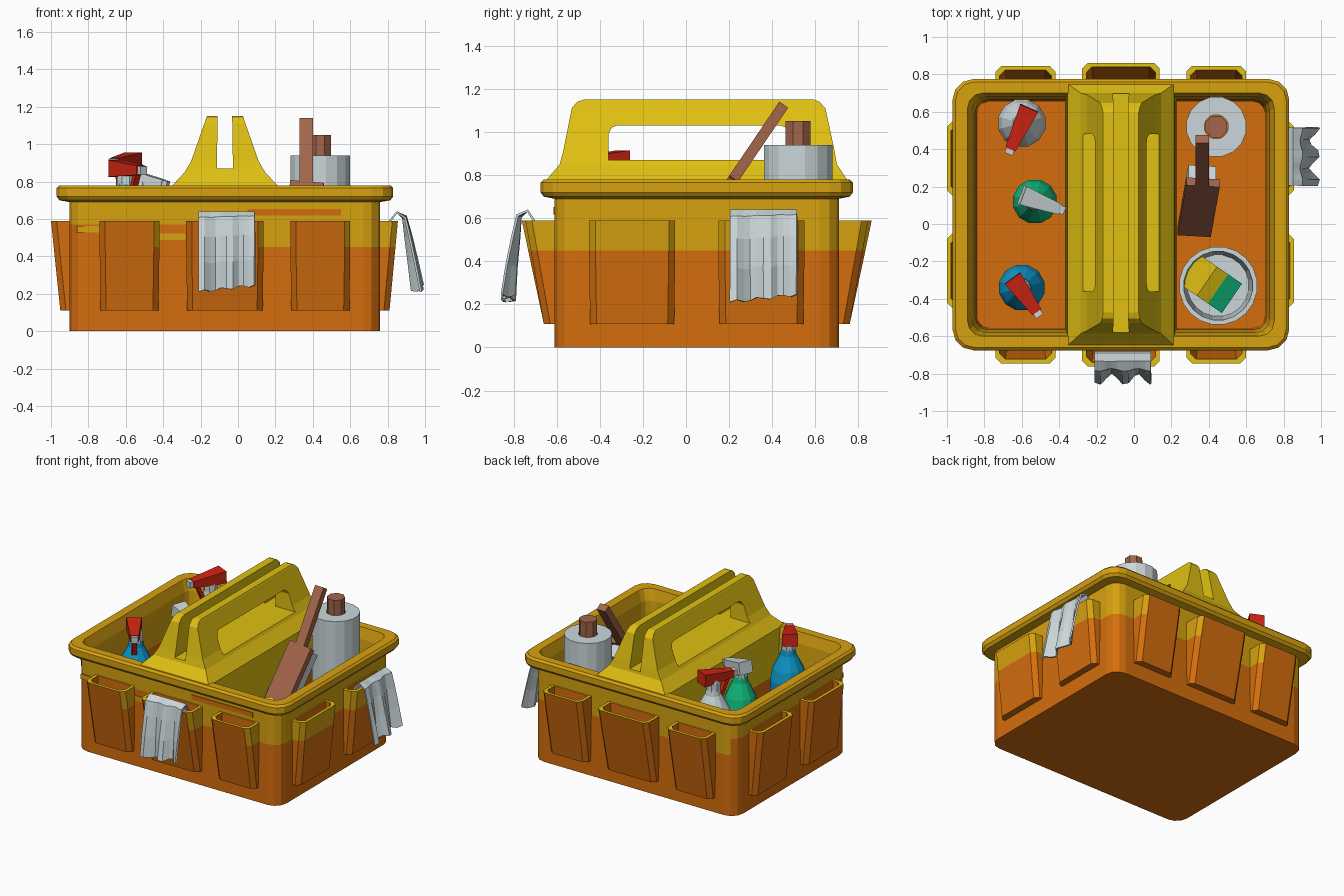
import bpy, bmesh, math
from mathutils import Vector, Matrix

if "Cube" in bpy.data.objects:
    bpy.data.objects.remove(bpy.data.objects["Cube"])

CX, CY = -0.07, 0.05          # centre of the caddy body


def mat(name, rgb):
    m = bpy.data.materials.new(name)
    m.diffuse_color = (*rgb, 1)
    m.use_nodes = True
    m.node_tree.nodes["Principled BSDF"].inputs["Base Color"].default_value = m.diffuse_color
    return m


YELLOW = mat("bright yellow", (0.75, 0.53, 0.006))
AMBER = mat("amber yellow", (0.68, 0.36, 0.005))
ORANGE = mat("orange", (0.66, 0.155, 0.004))
WHITE = mat("off white", (0.60, 0.68, 0.70))
RED = mat("red", (0.62, 0.018, 0.006))
BLUE = mat("blue", (0.004, 0.31, 0.60))
GREEN = mat("green", (0.005, 0.50, 0.21))
BROWN = mat("brown", (0.36, 0.13, 0.07))


def finish(name, bm, mats, rule=None):
    bmesh.ops.recalc_face_normals(bm, faces=bm.faces)
    bm.normal_update()
    if rule:
        for f in bm.faces:
            f.material_index = rule(f.calc_center_median(), f.normal)
    me = bpy.data.meshes.new(name)
    bm.to_mesh(me)
    bm.free()
    for m in mats:
        me.materials.append(m)
    ob = bpy.data.objects.new(name, me)
    bpy.context.collection.objects.link(ob)
    return ob


def loft(rings, closed=False):
    """Skin a stack of equal-length point rings; cap ends unless closed."""
    bm = bmesh.new()
    vs = [[bm.verts.new(p) for p in r] for r in rings]
    pairs = list(zip(vs, vs[1:])) + ([(vs[-1], vs[0])] if closed else [])
    for a, b in pairs:
        for i in range(len(a)):
            j = (i + 1) % len(a)
            bm.faces.new((a[i], a[j], b[j], b[i]))
    if not closed:
        bm.faces.new(vs[0])
        bm.faces.new(vs[-1])
    return bm


def round_rect(hx, hy, r, z, n=3):
    pts = []
    for k, (sx, sy) in enumerate([(1, 1), (-1, 1), (-1, -1), (1, -1)]):
        for i in range(n + 1):
            a = math.pi / 2 * (k + i / n)
            pts.append((CX + sx * (hx - r) + r * math.cos(a), CY + sy * (hy - r) + r * math.sin(a), z))
    return pts


def circle(x, y, r, z, n):
    return [(x + r * math.cos(2 * math.pi * (i + .5) / n), y + r * math.sin(2 * math.pi * (i + .5) / n), z) for i in range(n)]


def lathe(name, x, y, profile, n, mats, rule=None, closed=False):
    return finish(name, loft([circle(x, y, r, z, n) for r, z in profile], closed), mats, rule)


def box(name, size, loc, mats, rot=None, rule=None, taper=1.0):
    bm = bmesh.new()
    bmesh.ops.create_cube(bm, size=1)
    for v in bm.verts:
        if v.co.x > 0:
            v.co.z *= taper
            v.co.y *= taper
        v.co = Vector(v.co[i] * size[i] for i in range(3))
    ob_rule = [rule(f.calc_center_median(), f.normal) for f in bm.faces] if rule else None
    if ob_rule:
        for f, k in zip(bm.faces, ob_rule):
            f.material_index = k
    bm.transform(Matrix.Translation(loc) @ (rot or Matrix()))
    return finish(name, bm, mats)


# Tub: outer wall, flared rim, inner wall and floor in one skin
tub = loft([round_rect(*p) for p in [
    (.83, .66, .09, 0), (.83, .66, .09, .45), (.83, .66, .09, .57), (.83, .66, .09, .69),
    (.885, .71, .1, .70), (.90, .725, .11, .72), (.90, .725, .11, .765), (.885, .71, .1, .78),
    (.82, .65, .08, .78), (.795, .63, .07, .70), (.78, .615, .07, .45), (.77, .605, .06, .07)]])
bmesh.ops.bisect_plane(tub, geom=tub.verts[:] + tub.edges[:] + tub.faces[:], plane_co=(CX, 0, 0), plane_no=(1, 0, 0))


def tub_rule(c, n):
    return 1 if c.z < (.57 if c.x < CX and n.y < -.3 or n.x < -.5 and abs(c.x) > .86 else .45) else 0


finish("tub", tub, [AMBER, ORANGE], tub_rule)

# Divider and carrying handle, cut by a lengthwise slot and a hand hole
handle = loft([[(CX - h, a, z), (CX + h, a, z), (CX + h, b, z), (CX - h, b, z)] for z, h, a, b in [
    (.06, .30, -.56, .66), (.45, .295, -.57, .67), (.70, .29, -.585, .685), (.775, .285, -.65, .75), (.85, .215, -.586, .70),
    (.91, .18, -.57, .69), (1.11, .11, -.53, .647), (1.14, .10, -.505, .62), (1.15, .095, -.474, .595)]])
handle = finish("divider_handle", handle, [YELLOW, ORANGE], lambda c, n: 1 if c.z < .45 else 0)
slot = loft([[(CX - w, y, .87), (CX + w, y, .87), (CX + w * .85, y, 1.3), (CX - w * .85, y, 1.3)]
             for w in [.043] for y in (-1, 1)])
hole = loft([[(x, y, z) for y, z in [(-.36, .87), (.48, .87), (.48, .99), (.465, 1.02), (.44, 1.03),
                                     (-.32, 1.03), (-.345, 1.02), (-.36, .99)]] for x in (-.6, .6)])
for nm, bm in (("slot_cutter", slot), ("hole_cutter", hole)):
    cutter = finish(nm, bm, [YELLOW])
    mod = handle.modifiers.new(nm, 'BOOLEAN')
    mod.operation, mod.solver, mod.object = 'DIFFERENCE', 'EXACT', cutter
    bpy.context.view_layer.objects.active = handle
    bpy.ops.object.modifier_apply(modifier=nm)
    bpy.data.objects.remove(cutter)


# Open outside pockets, tapering toward the bottom
def pocket(name, x, y, angle, hw, d):
    def outline(w, back, front, z):
        c = .03
        return [(-w, back, z), (-w, front - c, z), (-w + c, front, z), (w - c, front, z), (w, front - c, z), (w, back, z)]
    dm = .05 + (d - .05) * .71
    bm = loft([outline(hw - .005, -.01, .05, .11), outline(hw, -.01, dm, .45), outline(hw, -.01, d, .59),
               outline(hw - .022, .008, d - .022, .59), outline(hw - .03, .008, .05, .2)])
    bm.transform(Matrix.Translation((x, y, 0)) @ Matrix.Rotation(angle, 4, 'Z'))

    def rule(c, n):
        if n.z > .9 and c.z > .5:
            return 2
        return 0 if c.z > .45 and (n.x > .5 or x > .7) else 1
    finish(name, bm, [AMBER, ORANGE, YELLOW], rule)


for i, (dx, hw, d) in enumerate([(-.51, .16, .135), (0, .207, .152), (.51, .16, .135)]):
    pocket(f"front_pocket_{i}", CX + dx, CY - .66, math.pi, hw, d)
    pocket(f"back_pocket_{i}", CX + dx, CY + .66, 0, hw, d)
for i, dy in enumerate((-.3, .3)):
    pocket(f"right_pocket_{i}", CX + .83, CY + dy, -math.pi / 2, .2, .095)
    pocket(f"left_pocket_{i}", CX - .83, CY + dy, math.pi / 2, .2, .10)

# Thin painted wear streaks on the front wall
for i, (x0, x1, z, m) in enumerate([(.05, .55, .635, ORANGE), (-.46, -.28, .505, AMBER), (-.86, -.74, .545, AMBER)]):
    box(f"paint_streak_{i}", (x1 - x0, .008, .035), ((x0 + x1) / 2, -.611, z), [m])


# Spray bottles: turned body, collar and trigger head
def bottle(name, x, y, r, body, head, tail, tip, top, drop=0):
    lathe(name + "_body", x, y, [(r * .95, .07), (r, .1), (r, top - .36), (r * .85, top - .28), (.055, top - .18), (.045, top - .12)], 12, [body])
    lathe(name + "_collar", x, y, [(.05, top - .15), (.05, top - .09), (.035, top - .05)], 8, [WHITE])
    a, b = Vector((*tail, top - .05)), Vector((*tip, top - .06 - drop))
    rot = (b - a).to_track_quat('X', 'Z').to_matrix().to_4x4()
    box(name + "_head", ((b - a).length, .105, .09), (a + b) / 2, [head], rot, taper=.55)
    box(name + "_nozzle", (.035, .045, .045), b + (b - a).normalized() * .01, [WHITE], rot)
    t = a.lerp(b, .72) - Vector((0, 0, .09))
    box(name + "_trigger", (.025, .035, .14), t, [head], rot @ Matrix.Rotation(.35, 4, 'Y'))


bottle("white_bottle", -.60, .54, .13, WHITE, RED, (-.56, .62), (-.66, .40), .96)
bottle("green_bottle", -.53, .12, .12, GREEN, WHITE, (-.60, .155), (-.40, .08), .875, .03)
bottle("blue_bottle", -.60, -.34, .125, BLUE, RED, (-.65, -.29), (-.52, -.47), .92)

# Paper roll on a wooden rod
lathe("paper_roll", .44, .52, [(.162, .40), (.162, .94), (.065, .94), (.065, .40)], 16, [WHITE], closed=True)
lathe("roll_rod", .44, .52, [(.062, .07), (.062, 1.05)], 8, [BROWN])

# Leaning brush: paddle, handle and bristles, local Z along its length
lean = Matrix.Rotation(-.595, 4, 'X')
foot = Vector((.345, -.045, .39))
axis = lean.to_3x3() @ Vector((0, 0, 1))
side = lean.to_3x3() @ Vector((0, 1, 0))
tilt = lean @ Matrix.Rotation(.1, 4, 'Y')
box("brush_paddle", (.18, .05, .48), foot + axis * .24, [BROWN], tilt)
box("brush_handle", (.07, .05, .46), foot + axis * .66 + Vector((.02, 0, 0)), [BROWN], lean)
box("brush_bristles", (.15, .10, .40), foot + axis * .26 + side * .07, [WHITE], tilt)

# Open tub-shaped can holding a two-layer sponge
lathe("can", .45, -.33, [(.18, .07), (.195, .45), (.21, .45), (.21, .50), (.185, .50), (.165, .10)], 20, [WHITE])
spin = Matrix.Rotation(-.6, 4, 'Z') @ Matrix.Rotation(.45, 4, 'Y')
for nm, off, w, m in (("sponge_yellow", -.05, .08, YELLOW), ("sponge_green", .04, .10, GREEN)):
    box(nm, (w, .19, .26), Vector((.41, -.32, .44)) + spin.to_3x3() @ Vector((off, 0, 0)), [m], spin)


# Cloths draped over pocket edges: a profile swept sideways with growing folds
def cloth(name, place, profile, width):
    bm = bmesh.new()
    n = 10
    rows = []
    for k, (d, z) in enumerate(profile):
        g = max(0, k - 2) / (len(profile) - 3)
        rows.append([bm.verts.new(place(width * (i / n - .5),
                                        d + g * .03 * math.sin(i * 1.35 + .6),
                                        z + g * (.035 * i / n + .008 * math.sin(i * 1.9)))) for i in range(n + 1)])
    for a, b in zip(rows, rows[1:]):
        for i in range(n):
            bm.faces.new((a[i], a[i + 1], b[i + 1], b[i]))
    ob = finish(name, bm, [WHITE])
    mod = ob.modifiers.new("thickness", 'SOLIDIFY')
    mod.thickness, mod.offset = .012, 0


cloth("front_cloth", lambda s, d, z: (-.06 + s, -.61 - d, z),
      [(.075, .45), (.09, .58), (.125, .635), (.165, .605), (.18, .5), (.20, .36), (.215, .21)], .30)
cloth("right_cloth", lambda s, d, z: (.76 + d, .36 + s, z),
      [(.035, .45), (.045, .58), (.09, .635), (.13, .605), (.15, .5), (.175, .36), (.20, .21)], .31)
